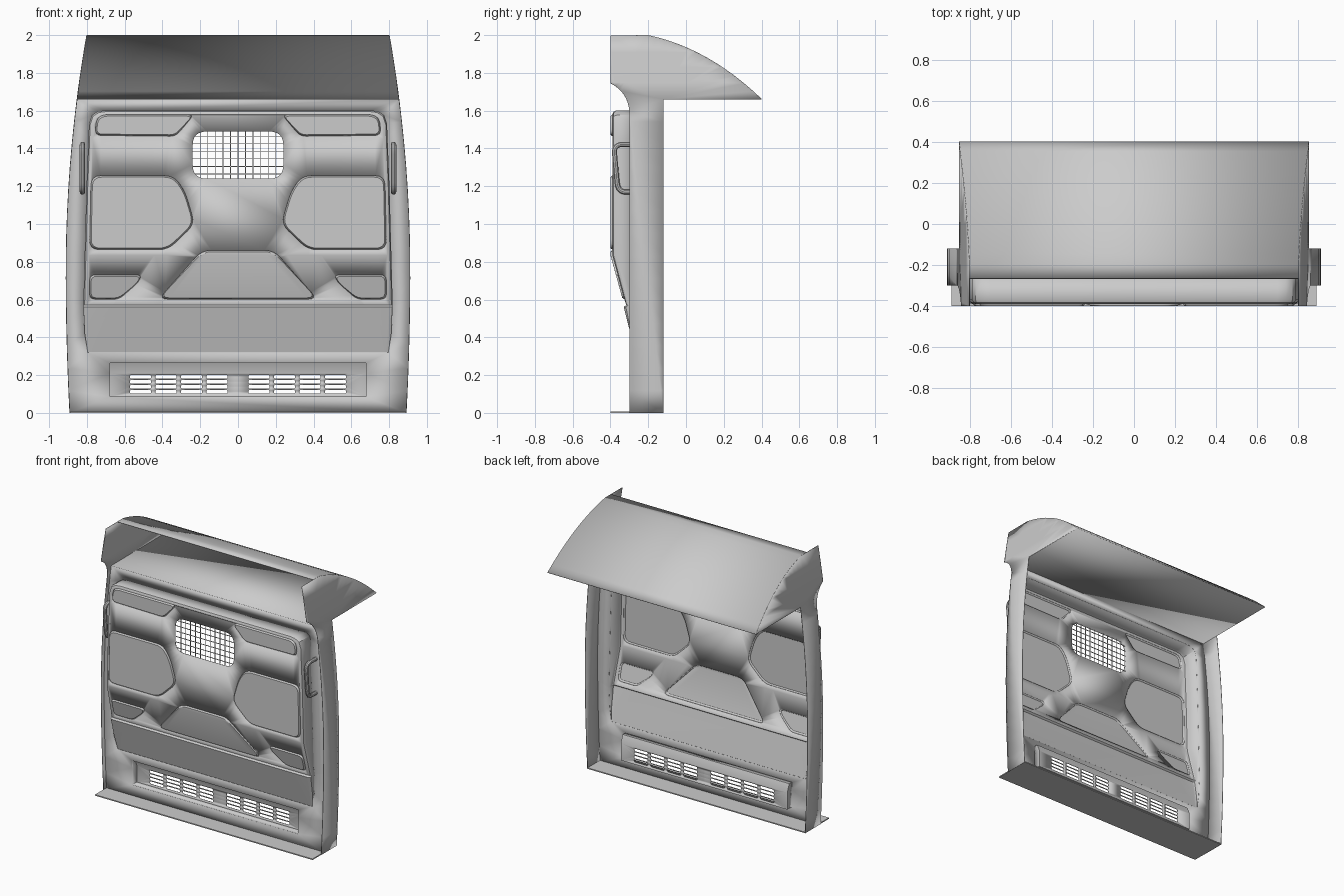
import bpy, bmesh
from mathutils import Vector

if "Cube" in bpy.data.objects:
    bpy.data.objects.remove(bpy.data.objects["Cube"])

WALL, TOP, BACK = -0.266, 1.66, -0.12


def interp(table, t):
    for (a, p), (b, q) in zip(table, table[1:]):
        if t <= b:
            return p + (q - p) * max(0, (t - a) / (b - a))
    return table[-1][1]


def side_x(z):  # outward bow of the body sides
    return 0.91 - (0.07 if z > 0.75 else 0.035) * (z - 0.75) ** 2


def bulge_y(z):  # vertical section of the raised panel
    return interp([(0.32, WALL), (0.56, -0.328), (0.57, -0.315), (0.835, -0.388), (1.6, -0.388)], z)


def vent_y(z):
    return interp([(0.085, -0.212), (0.21, -0.212), (0.265, -0.235)], z)


def bez(a, b, c, n):
    a, b, c = Vector(a), Vector(b), Vector(c)
    return [tuple(a * (1 - t) ** 2 + b * 2 * t * (1 - t) + c * t * t) for t in (i / n for i in range(n + 1))]


def rounded(pts, r, n=4):
    out = []
    for i, p in enumerate(pts):
        p, q, s = Vector(p), Vector(pts[i - 1]), Vector(pts[(i + 1) % len(pts)])
        a = p + (q - p).normalized() * min(r, (q - p).length * 0.45)
        b = p + (s - p).normalized() * min(r, (s - p).length * 0.45)
        out += bez(a, p, b, n)
    return out


def rect(x0, x1, z0, z1):
    return [(x0, z0), (x1, z0), (x1, z1), (x0, z1)]


def fill(bm, loops, mapping, cuts=()):
    """Fill flat loops (first outer, rest holes), cut at heights, then map to 3D."""
    tmp = bmesh.new()
    for loop in loops:
        vs = [tmp.verts.new((u, 0, v)) for u, v in loop]
        for i in range(len(vs)):
            tmp.edges.new((vs[i - 1], vs[i]))
    bmesh.ops.triangle_fill(tmp, use_beauty=True, edges=tmp.edges[:], normal=(0, -1, 0))
    for c in cuts:
        bmesh.ops.bisect_plane(tmp, geom=tmp.verts[:] + tmp.edges[:] + tmp.faces[:], dist=1e-5,
                               plane_co=(0, 0, c), plane_no=(0, 0, 1))
    vm = {v: bm.verts.new(mapping(v.co.x, v.co.z)) for v in tmp.verts}
    for f in tmp.faces:
        bm.faces.new([vm[v] for v in f.verts])
    tmp.free()


def loft(bm, rings, closed=True):
    rows = [[bm.verts.new(p) for p in r] for r in rings]
    for a, b in zip(rows, rows[1:]):
        for i in range(0 if closed else 1, len(a)):
            bm.faces.new((a[i - 1], a[i], b[i], b[i - 1]))


def finish(name, bm, thick=0.004):
    bmesh.ops.remove_doubles(bm, verts=bm.verts[:], dist=1e-4)
    bmesh.ops.recalc_face_normals(bm, faces=bm.faces[:])
    me = bpy.data.meshes.new(name)
    bm.to_mesh(me)
    bm.free()
    ob = bpy.data.objects.new(name, me)
    bpy.context.collection.objects.link(ob)
    if thick:
        m = ob.modifiers.new("thickness", "SOLIDIFY")
        m.thickness, m.offset = thick, 0
    return ob


def mirror(loop):
    return [(-u, v) for u, v in loop]


def box(bm, x0, x1, y0, y1, z0, z1):
    r = bmesh.ops.create_cube(bm, size=1)
    for v in r["verts"]:
        v.co = ((x0 + x1) / 2 + v.co.x * (x1 - x0), (y0 + y1) / 2 + v.co.y * (y1 - y0),
                (z0 + z1) / 2 + v.co.z * (z1 - z0))


# Raised panel outline and embossed pad outlines
half = [(0.795, 0.32), (0.81, 0.42), (0.817, 0.56), (0.817, 0.57), (0.81, 0.835), (0.80, 1.2),
        (0.79, 1.45), (0.787, 1.53), (0.772, 1.575), (0.74, 1.595), (0.70, 1.6)]
outline = half + mirror(half)[::-1]


def inset(d):
    return [(u * (1 - d / 0.8), v - d * max(0, v - 1.45) / 0.15) for u, v in outline]


hexagon = rounded([(0.777, 1.255), (0.34, 1.255), (0.28, 1.17), (0.23, 1.0), (0.37, 0.865), (0.785, 0.865)], 0.05)
corner = rounded([(0.755, 1.47), (0.33, 1.465), (0.235, 1.578), (0.72, 1.578), (0.75, 1.55)], 0.03)
small = rounded([(0.785, 0.73), (0.51, 0.73), (0.53, 0.69), (0.63, 0.602), (0.785, 0.602)], 0.03)
trapezoid = rounded([(-0.42, 0.602), (0.42, 0.602), (0.19, 0.86), (-0.19, 0.86)], 0.05)
pads = {"centre_pad": trapezoid}
for nm, lp in (("large_pad", hexagon), ("corner_pad", corner), ("small_pad", small)):
    pads[nm + "_right"], pads[nm + "_left"] = lp, mirror(lp)
window = rounded(rect(-0.24, 0.24, 1.24, 1.49), 0.075, 6)
folds = (0.56, 0.57, 0.835)

# Raised panel with rolled rim
bm = bmesh.new()
fill(bm, [inset(0.02), window] + list(pads.values()), lambda u, v: (u, bulge_y(v), v), folds)
loft(bm, [[(u, WALL + f * (bulge_y(v) - WALL), v) for u, v in inset(d)]
          for d, f in ((0, 0), (0, 0.83), (0.006, 0.95), (0.02, 1))])
finish("raised_panel", bm)

# Embossed pads
for nm, lp in pads.items():
    bm = bmesh.new()
    us, vs = [p[0] for p in lp], [p[1] for p in lp]
    cu, cv = (min(us) + max(us)) / 2, (min(vs) + max(vs)) / 2
    su, sv = 1 - 0.016 / (max(us) - min(us)), 1 - 0.016 / (max(vs) - min(vs))
    inner = [(cu + (u - cu) * su, cv + (v - cv) * sv) for u, v in lp]
    loft(bm, [[(u, bulge_y(v), v) for u, v in lp], [(u, bulge_y(v) - 0.01, v) for u, v in inner]])
    fill(bm, [inner], lambda u, v: (u, bulge_y(v) - 0.01, v), folds)
    finish(nm, bm)

# Window wire mesh
bm = bmesh.new()
for i in range(-5, 6):
    box(bm, i * 0.04 - 0.002, i * 0.04 + 0.002, -0.384, -0.38, 1.24, 1.49)
for i in range(6):
    z = 1.265 + i * 0.04
    box(bm, -0.24, 0.24, -0.384, -0.38, z - 0.002, z + 0.002)
finish("window_mesh", bm, 0)

# Back wall with openings for the panel and vent box
levels = [TOP * i / 14 for i in range(15)]
bm = bmesh.new()
edge = [(side_x(z), z) for z in levels]
vent = [(-0.68, 0.085), (0.68, 0.085), (0.68, 0.21), (0.68, 0.265), (-0.68, 0.265), (-0.68, 0.21)]
fill(bm, [edge + mirror(edge)[::-1], outline, vent], lambda u, v: (u, WALL, v))
finish("back_wall", bm)

# Vent box with slots
slots = []
for s in (-1, 1):
    for c in range(4):
        for r in range(4):
            x, z = s * (0.111 + c * 0.135), 0.112 + r * 0.0265
            slots.append(rounded(rect(x - 0.056, x + 0.056, z - 0.01, z + 0.01), 0.009, 3))
bm = bmesh.new()
fill(bm, [vent] + slots, lambda u, v: (u, vent_y(v), v), (0.21,))
loft(bm, [[(u, WALL, v) for u, v in vent], [(u, vent_y(v), v) for u, v in vent]])
finish("vent_box", bm)

# Side panels
curve = bez((0.4, TOP), (0.12, 1.93), (-0.2, 1.998), 12)
profile = ([(-0.3, 0), (BACK, 0), (BACK, TOP)] + curve + [(-0.4, 1.998)]
           + bez((-0.4, 1.745), (-0.31, 1.70), (-0.3, 1.6), 8))
for s, nm in ((1, "side_panel_right"), (-1, "side_panel_left")):
    bm = bmesh.new()
    fill(bm, [profile], lambda u, v: (s * side_x(v), u, v), levels[1:] + [1.75, 1.83, 1.91])
    finish(nm, bm)

# Curved roof, overhead shelf and floor lip
bm = bmesh.new()
loft(bm, [[(s * side_x(z), y, z) for s in (-1, 1)] for y, z in curve + [(WALL, 1.998)]], False)
finish("curved_roof", bm)
bm = bmesh.new()
w = side_x(TOP)
loft(bm, [[(-w, WALL, TOP), (w, WALL, TOP)], [(-w, 0.4, TOP), (w, 0.4, TOP)]], False)
finish("overhead_shelf", bm)
bm = bmesh.new()
box(bm, -0.89, 0.89, -0.4, BACK, 0, 0.008)
finish("floor_lip", bm, 0)

# Grab handles
for s, nm in ((1, "grab_handle_right"), (-1, "grab_handle_left")):
    path = ([(WALL, 1.421)] + bez((-0.345, 1.421), (-0.385, 1.415), (-0.378, 1.37), 5)
            + bez((-0.365, 1.22), (-0.36, 1.17), (-0.32, 1.169), 5) + [(WALL, 1.169)])
    cu = bpy.data.curves.new(nm, "CURVE")
    cu.dimensions, cu.bevel_depth, cu.bevel_resolution = "3D", 0.014, 3
    sp = cu.splines.new("POLY")
    sp.points.add(len(path) - 1)
    for p, (y, z) in zip(sp.points, path):
        p.co = (s * 0.824, y, z, 1)
    ob = bpy.data.objects.new(nm, cu)
    bpy.context.collection.objects.link(ob)

bpy.ops.object.select_all(action="DESELECT")
for ob in bpy.context.collection.objects:
    ob.select_set(True)
    bpy.context.view_layer.objects.active = ob
    if ob.type == "CURVE":
        bpy.ops.object.convert(target="MESH")
        ob = bpy.context.object
    bpy.ops.object.shade_smooth_by_angle()
    bpy.ops.object.select_all(action="DESELECT")
